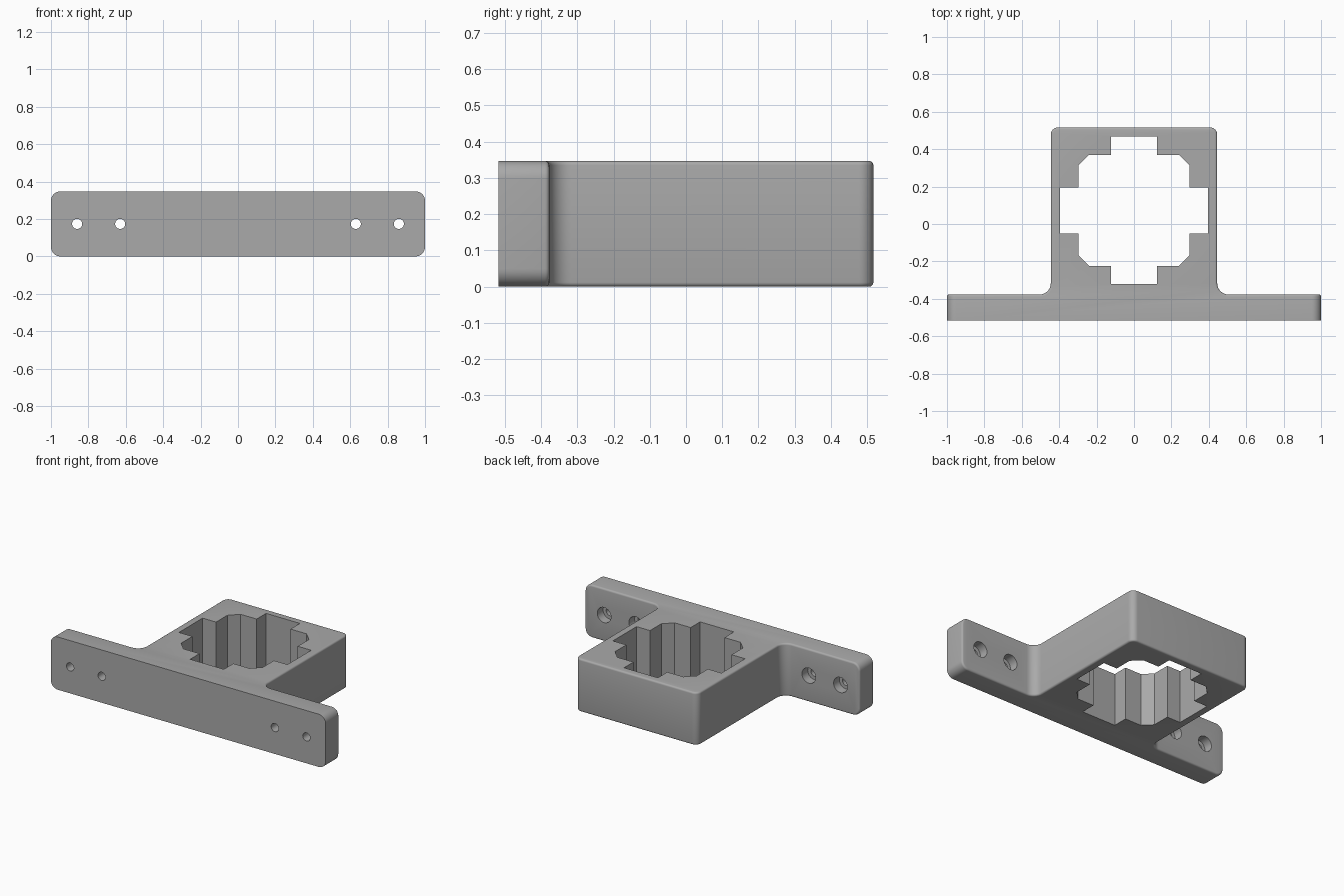
import bpy
import bmesh
from math import pi, radians
from mathutils import Matrix, Vector

cube = bpy.data.objects.get("Cube")
if cube:
    bpy.data.objects.remove(cube, do_unlink=True)

HEIGHT = 0.347
FRONT, SHELF, BACK = -0.517, -0.377, 0.517
BLOCK = 0.445

grey = bpy.data.materials.new("plain grey")
grey.use_nodes = True
colour = (0.4, 0.4, 0.4, 1)
grey.diffuse_color = colour
grey.node_tree.nodes["Principled BSDF"].inputs["Base Color"].default_value = colour


def prism(points, z0, z1):
    """Extrude an xy outline from z0 to z1."""
    bm = bmesh.new()
    base = bm.faces.new([bm.verts.new((x, y, z0)) for x, y in points])
    top = bmesh.ops.extrude_face_region(bm, geom=[base])["geom"]
    bmesh.ops.translate(bm, vec=(0, 0, z1 - z0),
                        verts=[v for v in top if isinstance(v, bmesh.types.BMVert)])
    bmesh.ops.recalc_face_normals(bm, faces=bm.faces)
    return bm


def finish(bm, name):
    mesh = bpy.data.meshes.new(name)
    bm.to_mesh(mesh)
    bm.free()
    mesh.materials.append(grey)
    obj = bpy.data.objects.new(name, mesh)
    bpy.context.collection.objects.link(obj)
    return obj


def round_edges(bm, rule, radius, segments=8):
    edges = [e for e in bm.edges if rule(e, (e.verts[0].co + e.verts[1].co) / 2)]
    bmesh.ops.bevel(bm, geom=edges, offset=radius, segments=segments,
                    profile=0.5, affect="EDGES", clamp_overlap=True)


def along(e, axis):
    d = e.verts[1].co - e.verts[0].co
    return abs(d[axis]) > 0.999 * d.length


# Flange and block as one T-shaped body
half = [(1, FRONT), (1, SHELF), (BLOCK, SHELF), (BLOCK, BACK)]
bm = prism(half + [(-x, y) for x, y in reversed(half)], 0, HEIGHT)

# Fillets at the block root, block back corners and flange ends
round_edges(bm, lambda e, m: along(e, 2) and abs(m.y - SHELF) < 0.001 and abs(m.x) < 0.9, 0.06)
round_edges(bm, lambda e, m: along(e, 2) and abs(m.y - BACK) < 0.001, 0.04)
round_edges(bm, lambda e, m: along(e, 1) and abs(m.x) > 0.999, 0.05)

# Small soft edge everywhere except around the flat front face
round_edges(bm, lambda e, m: e.calc_face_angle(0) > radians(50) and m.y > FRONT + 0.001,
            0.012, 4)
bracket = finish(bm, "mounting_bracket")

# Notched through opening, one quarter repeated four times
quarter = [(0.395, 0.123), (0.297, 0.123), (0.297, 0.24),
           (0.24, 0.297), (0.123, 0.297), (0.123, 0.395)]
outline = []
for turn in range(4):
    spin = Matrix.Rotation(turn * pi / 2, 2)
    outline += [spin @ Vector(p) + Vector((0, 0.073)) for p in quarter]
cutters = [finish(prism(outline, -0.1, HEIGHT + 0.1), "opening_cutter")]


# Screw holes with wider counterbores on the back of the flange
def hole_cutter(x, radius, y0, y1, name):
    bm = bmesh.new()
    place = Matrix.Translation((x, (y0 + y1) / 2, HEIGHT / 2)) @ Matrix.Rotation(pi / 2, 4, "X")
    bmesh.ops.create_cone(bm, cap_ends=True, segments=32, radius1=radius,
                          radius2=radius, depth=y1 - y0, matrix=place)
    cutters.append(finish(bm, name))


for side in (-1, 1):
    for x in (0.63, 0.86):
        hole_cutter(side * x, 0.027, FRONT - 0.05, SHELF + 0.03, "screw_hole_cutter")
        hole_cutter(side * x, 0.05, SHELF - 0.06, SHELF + 0.05, "counterbore_cutter")

for cutter in cutters:
    cutter.hide_render = True
    cutter.hide_set(True)
    cut = bracket.modifiers.new(cutter.name, "BOOLEAN")
    cut.operation = "DIFFERENCE"
    cut.solver = "EXACT"
    cut.object = cutter

# Apply the cuts, drop the cutters and shade with sharp edges kept
bpy.ops.object.select_all(action="DESELECT")
bpy.context.view_layer.objects.active = bracket
bracket.select_set(True)
for name in [m.name for m in bracket.modifiers]:
    bpy.ops.object.modifier_apply(modifier=name)
for cutter in cutters:
    bpy.data.objects.remove(cutter, do_unlink=True)
bpy.ops.object.shade_smooth_by_angle(angle=radians(30))
